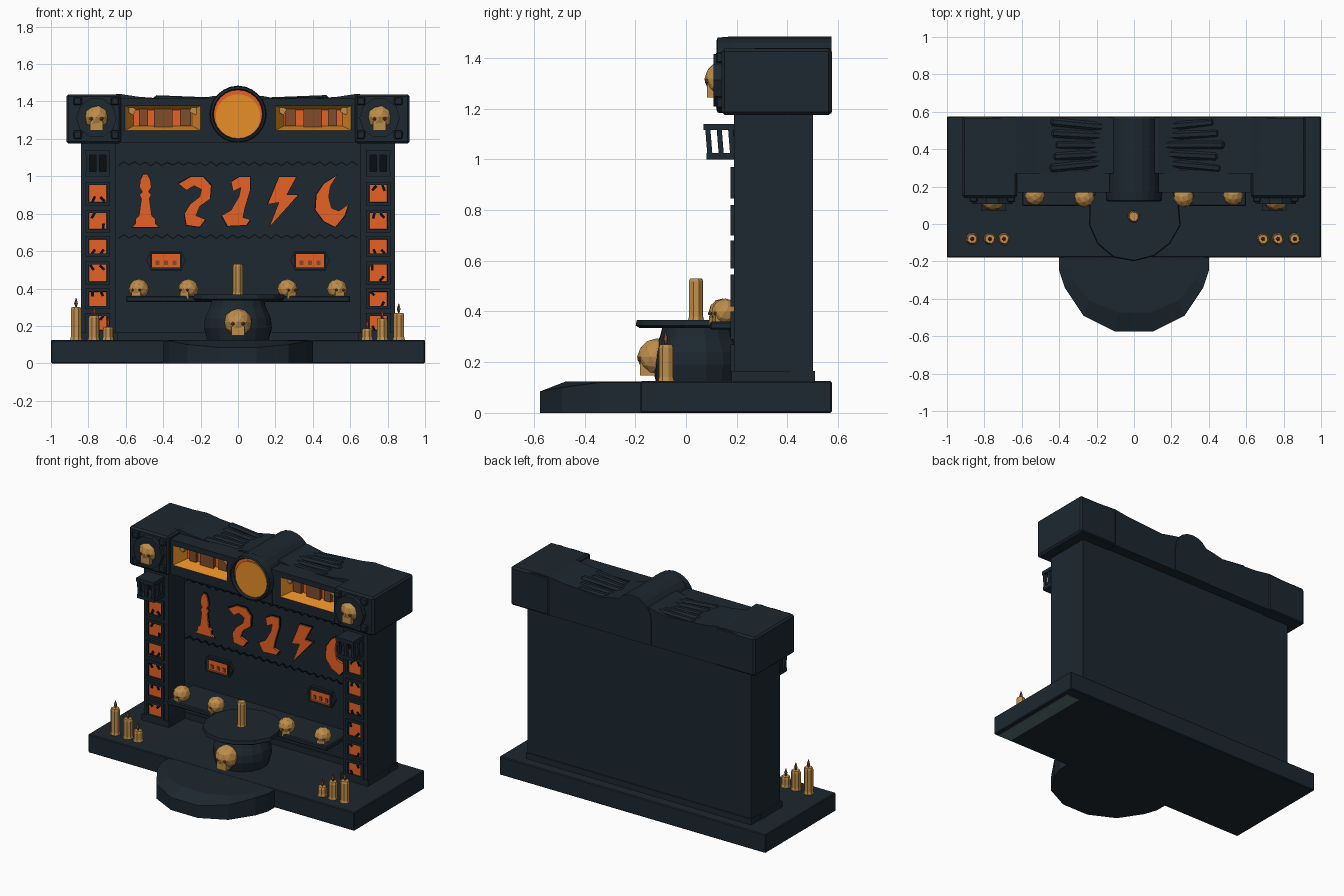
import bpy, bmesh, math, random
from mathutils import Matrix

if "Cube" in bpy.data.objects:
    bpy.data.objects.remove(bpy.data.objects["Cube"])

random.seed(4)


def mat(name, rgb):
    m = bpy.data.materials.new(name)
    m.diffuse_color = (*rgb, 1)
    m.use_nodes = True
    m.node_tree.nodes["Principled BSDF"].inputs["Base Color"].default_value = m.diffuse_color
    return m


STONE = mat("dark slate", (0.012, 0.021, 0.029))
INK = mat("black crack", (0.003, 0.004, 0.005))
EMBER = mat("ember orange", (0.80, 0.12, 0.018))
AMBER = mat("amber", (0.88, 0.30, 0.022))
BONE = mat("old bone", (0.52, 0.27, 0.07))
WAX = mat("candle wax", (0.54, 0.28, 0.07))
BROWN = mat("burnt brown", (0.22, 0.075, 0.025))
UNDER = mat("grey green", (0.11, 0.18, 0.18))


def finish(name, bm, *mats):
    bmesh.ops.recalc_face_normals(bm, faces=bm.faces)
    me = bpy.data.meshes.new(name)
    bm.to_mesh(me)
    bm.free()
    for m in mats:
        me.materials.append(m)
    ob = bpy.data.objects.new(name, me)
    bpy.context.collection.objects.link(ob)
    return ob


def add_box(bm, x0, x1, y0, y1, z0, z1, rot=None):
    m = Matrix.Translation(((x0 + x1) / 2, (y0 + y1) / 2, (z0 + z1) / 2))
    if rot:
        m = m @ rot
    m = m @ Matrix.Diagonal((abs(x1 - x0), y1 - y0, z1 - z0, 1))
    return bmesh.ops.create_cube(bm, size=1, matrix=m)["verts"]


def box(name, x0, x1, y0, y1, z0, z1, m=STONE, bevel=0, rot=None):
    bm = bmesh.new()
    add_box(bm, x0, x1, y0, y1, z0, z1, rot)
    if bevel:
        bmesh.ops.bevel(bm, geom=bm.edges[:], offset=bevel, segments=1, affect='EDGES')
    return finish(name, bm, m)


def extrude_xz(name, pts, y0, y1, m=STONE):
    """Outline in the x-z plane given depth along y."""
    bm = bmesh.new()
    f = bm.faces.new([bm.verts.new((x, y0, z)) for x, z in pts])
    g = bmesh.ops.extrude_face_region(bm, geom=[f])["geom"]
    bmesh.ops.translate(bm, vec=(0, y1 - y0, 0), verts=[v for v in g if isinstance(v, bmesh.types.BMVert)])
    return finish(name, bm, m)


def lathe(name, rings, n, loc=(0, 0, 0), m=STONE, jitter=0.0):
    """Stack of n-sided rings (radius, z), capped at both ends."""
    bm = bmesh.new()
    wob = [1 + random.uniform(-jitter, jitter) for _ in range(n)]
    loops = [[bm.verts.new((loc[0] + r * wob[i] * math.cos(math.tau * (i + .5) / n),
                            loc[1] + r * wob[i] * math.sin(math.tau * (i + .5) / n), loc[2] + z))
              for i in range(n)] for r, z in rings]
    for a, b in zip(loops, loops[1:]):
        for i in range(n):
            bm.faces.new((a[i], a[(i + 1) % n], b[(i + 1) % n], b[i]))
    bm.faces.new(loops[0])
    bm.faces.new(loops[-1])
    return finish(name, bm, m)


def framed_box(name, x0, x1, y0, y1, z0, z1, hole, depth, side, back, taper=0.0):
    """Box whose front has a rectangular recess with coloured walls and back."""
    bm = bmesh.new()
    add_box(bm, x0, x1, y0, y1, z0, z1)
    bm.normal_update()
    f = min(bm.faces, key=lambda q: q.calc_center_median().y)
    bmesh.ops.inset_individual(bm, faces=[f], thickness=0.005)
    cx, cz = (x0 + x1) / 2, (z0 + z1) / 2
    for v in f.verts:
        v.co.x = hole[0] if v.co.x < cx else hole[1]
        v.co.z = hole[2] if v.co.z < cz else hole[3]
    walls = bmesh.ops.inset_individual(bm, faces=[f], thickness=0.002)["faces"]
    for v in f.verts:
        v.co.y = y0 + depth
        v.co.x += taper if v.co.x < cx else -taper
        v.co.z += taper * .5 if v.co.z < cz else -taper * .5
    for w in walls:
        w.material_index = 1
    f.material_index = 2
    return finish(name, bm, STONE, side, back)


def skull(name, loc, r, yaw=0):
    bm = bmesh.new()
    bmesh.ops.create_icosphere(bm, subdivisions=2, radius=r,
                               matrix=Matrix.Diagonal((0.97, 1.0, 0.95, 1)))
    add_box(bm, -.45 * r, .45 * r, -.85 * r, -.1 * r, -.92 * r, -.3 * r)
    n = len(bm.faces)
    for s in (-1, 1):
        bmesh.ops.create_icosphere(bm, subdivisions=1, radius=.15 * r,
                                   matrix=Matrix.Translation((s * .35 * r, -.84 * r, -.1 * r)))
    bm.faces.ensure_lookup_table()
    for f in bm.faces[n:]:
        f.material_index = 1
    bm.transform(Matrix.Translation(loc) @ Matrix.Rotation(yaw, 4, 'Z'))
    return finish(name, bm, BONE, BROWN)


def candle(name, x, y, z0, z1, r, wick=True):
    lathe(name, [(r * 1.1, z0), (r * .95, z0 + .02), (r * .95, z1 - .012), (r * .8, z1)], 8, (x, y, 0), WAX, .06)
    if wick:
        lathe(name + "_wick", [(.004, z1), (.011, z1 + .02), (.002, z1 + .05)], 5, (x, y, 0), BROWN)


# Base slab, round front step and underside strip
box("base_slab", -1, 1, -.18, .575, 0, .125, bevel=.005)
bm = bmesh.new()
half = [(.40, -.17), (.40, -.25), (.37, -.34), (.27, -.49), (.10, -.575)]
ring = half + [(-x, y) for x, y in reversed(half)]
low = [bm.verts.new((x, y, 0)) for x, y in ring]
mid = [bm.verts.new((x, y, .12 + min(0, y + .38) * .18)) for x, y in ring]
top = [bm.verts.new((x * .88, -.17 + (y + .17) * .75, .124)) for x, y in ring]
for a, b in ((low, mid), (mid, top)):
    for i in range(len(ring)):
        j = (i + 1) % len(ring)
        bm.faces.new((a[i], a[j], b[j], b[i]))
bm.faces.new(low)
bm.faces.new(top)
finish("front_step", bm, STONE)
box("underside_strip", .87, .97, -.17, .50, -.001, .004, UNDER)

# Back wall and plinth
box("back_wall", -.84, .84, .36, .50, .12, 1.2)
box("wall_plinth", -.845, .845, .35, .508, .12, .165)

# Lintel body with uneven top
side = [(.90, 1.18), (.90, 1.425), (.63, 1.44), (.53, 1.425), (.25, 1.405), (.13, 1.43)]
extrude_xz("lintel_body", side + [(-x, z) for x, z in reversed(side)], .27, .57)

# Central arch with sunken round medallion
arc = [(.14 * math.cos(a), 1.345 + .14 * math.sin(a)) for a in (math.pi * i / 10 for i in range(11))]
extrude_xz("medallion_arch", [(.14, 1.18)] + arc + [(-.14, 1.18)], .165, .574)


def circle(r, cz, n=24):
    return [(r * math.cos(math.tau * i / n), cz + r * math.sin(math.tau * i / n)) for i in range(n)]


extrude_xz("medallion_glow", circle(.133, 1.332), .147, .166, EMBER)
extrude_xz("medallion_disc", circle(.119, 1.32), .140, .148, AMBER)
bm = bmesh.new()
prof = [(.130, .165), (.130, .13), (.136, .12), (.148, .125), (.152, .17)]
rows = [[bm.verts.new((x, y, z)) for x, z in circle(r, 1.332)] for r, y in prof]
for k in range(len(rows)):
    a, b = rows[k], rows[(k + 1) % len(rows)]
    for i in range(24):
        bm.faces.new((a[i], a[(i + 1) % 24], b[(i + 1) % 24], b[i]))
finish("medallion_ring", bm, STONE)

for s, tag in ((-1, "left"), (1, "right")):
    def span(a, b):
        return sorted((s * a, s * b))

    # Columns with carved glowing cells
    box("column_" + tag, *span(.655, .84), .19, .40, .12, 1.2)
    box("column_foot_" + tag, *span(.645, .85), .18, .41, .12, .165)
    cells = [(.845, .97), (.70, .82), (.57, .68), (.42, .545), (.29, .40), (.16, .27)]
    for i, (z0, z1) in enumerate(cells):
        x0, x1 = span(.685, .815)
        framed_box(f"cell_{tag}_{i}", x0, x1, .176, .2, z0, z1,
                   (x0 + .016, x1 - .016, z0 + .016, z1 - .016), .010, STONE, EMBER)
        bm = bmesh.new()
        for k in (-1, 1):
            cx = (x0 + x1) / 2 + k * random.uniform(.018, .034)
            cz = (z0 + z1) / 2 + random.choice((-.03, .03))
            add_box(bm, cx - .007, cx + .007, .180, .188, cz - .017, cz + .017,
                    Matrix.Rotation(random.uniform(-.9, .9), 4, 'Y'))
        finish(f"cell_marks_{tag}_{i}", bm, INK)

    # Open lantern cage on top of each column
    bm = bmesh.new()
    x0, x1 = span(.685, .815)
    add_box(bm, x0, x1, .07, .195, 1.115, 1.14)
    add_box(bm, x0, x1, .08, .195, 1.0, 1.025)
    for x in (x0 + .012, (x0 + x1) / 2, x1 - .012):
        for y in (.09, .135, .18):
            if y < .1 or x != (x0 + x1) / 2:
                add_box(bm, x - .01, x + .01, y - .01, y + .01, 1.01, 1.13, Matrix.Rotation(.08, 4, 'X'))
    finish("lantern_cage_" + tag, bm, STONE)
    box("lantern_back_" + tag, x0 + .01, x1 - .01, .183, .192, 1.02, 1.12, INK)

    # Lintel end block with plate and skull
    box("lintel_end_" + tag, *span(.625, .918), .14, .575, 1.175, 1.438, bevel=.012)
    extrude_xz("skull_plate_" + tag, [(s * .757 + x, z) for x, z in circle(.108, 1.312, 10)], .108, .15)
    for dx in (-.1, .1):
        for dz in (-.09, .09):
            c = s * .757 + dx
            box("plate_stud_" + tag, c - .022, c + .022, .118, .15, 1.29 + dz, 1.334 + dz, bevel=.006)
    skull("end_skull_" + tag, (s * .757, .15, 1.316), .078)

    # Glowing window in the lintel
    x0, x1 = span(.13, .635)
    h0, h1 = span(.20, .605)
    framed_box("lintel_window_" + tag, x0, x1, .168, .29, 1.18, 1.415, (h0, h1, 1.245, 1.378), .09,
               AMBER, EMBER, .045)
    for k, (a, b) in enumerate(((.25, .31), (.35, .45), (.48, .53))):
        box(f"window_panel_{tag}_{k}", *span(a, b), .235, .262, 1.27 - .012 * (k % 2), 1.36, BROWN)
    for c in (.235, .57):
        box("window_corner_" + tag, *span(c - .02, c + .02), .21, .255, 1.335, 1.37, BONE,
            rot=Matrix.Rotation(.5, 4, 'Y'))

    # Broken ridges on the roof
    for k in range(5):
        y = .29 + .055 * k
        a, b = random.uniform(.13, .17), random.uniform(.42, .5)
        box(f"roof_ridge_{tag}_{k}", *span(a, b), y, y + .045, 1.39, 1.418 + random.uniform(0, .01),
            bevel=.012, rot=Matrix.Rotation(-s * .04, 4, 'Y') @ Matrix.Rotation(s * .05 * (k - 2), 4, 'Z'))

    # Six-sided niche on the wall
    hexa = [(-.105, .55), (-.08, .6), (.08, .6), (.105, .55), (.08, .495), (-.08, .495)]
    extrude_xz("niche_frame_" + tag, [(s * .385 + x, z) for x, z in hexa], .340, .365)
    x = s * .385
    framed_box("niche_window_" + tag, x - .085, x + .085, .325, .36, .503, .595,
               (x - .075, x + .075, .512, .585), .013, BROWN, EMBER)
    for k in (-1, 0, 1):
        box("niche_block_" + tag, x + k * .045 - .01, x + k * .045 + .01, .332, .340, .525, .55, BROWN)

    # Shelf skulls
    skull(f"shelf_skull_inner_{tag}", (s * .265, .145, .398), .056, s * .5)
    skull(f"shelf_skull_outer_{tag}", (s * .53, .155, .398), .056, s * .3)

# Shelf, pedestal and round table
box("shelf", -.6, .6, .095, .365, .328, .36, bevel=.006)
lathe("pedestal", [(.165, .12), (.183, .19), (.178, .24), (.15, .30), (.14, .34)], 16, (0, .045, 0), STONE, .02)
lathe("table_top", [(.235, .335), (.25, .345), (.245, .367)], 14, (0, .05, 0), STONE, .03)
skull("pedestal_skull", (0, -.115, .22), .078)

# Candles
candle("table_candle", 0, .04, .36, .53, .031, False)
for i, (x, z) in enumerate(((-.865, .30), (-.77, .255), (-.695, .195), (.69, .185), (.77, .24), (.86, .27))):
    candle(f"base_candle_{i}", x, -.08, .122, z, .031)

# Jagged cracks along the wall
for name, z in (("upper_crack", 1.07), ("lower_crack", .68)):
    n = 44
    xs = [-.64 + 1.28 * i / n for i in range(n + 1)]
    zig = [(x, z + (.010 if i % 2 else -.008) + random.uniform(-.003, .003)) for i, x in enumerate(xs)]
    extrude_xz(name, zig + [(x, q - .007) for x, q in reversed(zig)], .352, .361, INK)


# Wall symbols, outline points in hundredths around each centre
def symbol(name, cx, pts):
    p = [(cx + x / 100, z / 100) for x, z in pts]
    extrude_xz(name, p, .345, .362, EMBER)
    extrude_xz(name + "_edge", [(cx + (x - cx) * 1.08, .86 + (z - .86) * 1.04) for x, z in p], .353, .361, INK)


piece = [(1, 101), (2.5, 98), (3, 94), (1.5, 91.5), (3, 90), (2, 88), (3.2, 79), (5, 77.5), (5, 75), (7, 73)]
symbol("game_piece_symbol", -.495, piece + [(-x, z) for x, z in reversed(piece)])
symbol("hook_symbol", -.215, [(-10, 96), (-4, 99.5), (3, 99.5), (7, 95), (6.5, 88), (1, 84), (-1, 79), (4, 77),
                              (1, 73), (-6, 74), (-7, 80), (-4, 85), (1, 89), (2, 93), (-2, 95), (-6, 92.5)])
symbol("swan_symbol", .005, [(-4, 97), (0, 99.5), (6, 99.5), (6, 93), (3, 83), (2, 78), (6, 77), (4, 74), (-6, 73.5),
                             (-9, 79), (-4, 82), (0, 89), (1, 94), (-3, 92)])
symbol("bolt_symbol", .24, [(-2, 99.5), (7, 99.5), (2, 90), (8, 90), (-7, 73), (-2, 86), (-8, 85)])
symbol("crescent_symbol", .5, [(3, 100.5), (-4, 96), (-8, 90), (-8.5, 82), (-4, 76), (2, 73), (7, 79), (9, 85),
                               (4, 81.5), (0, 83), (-1.5, 89), (-.5, 95)])
